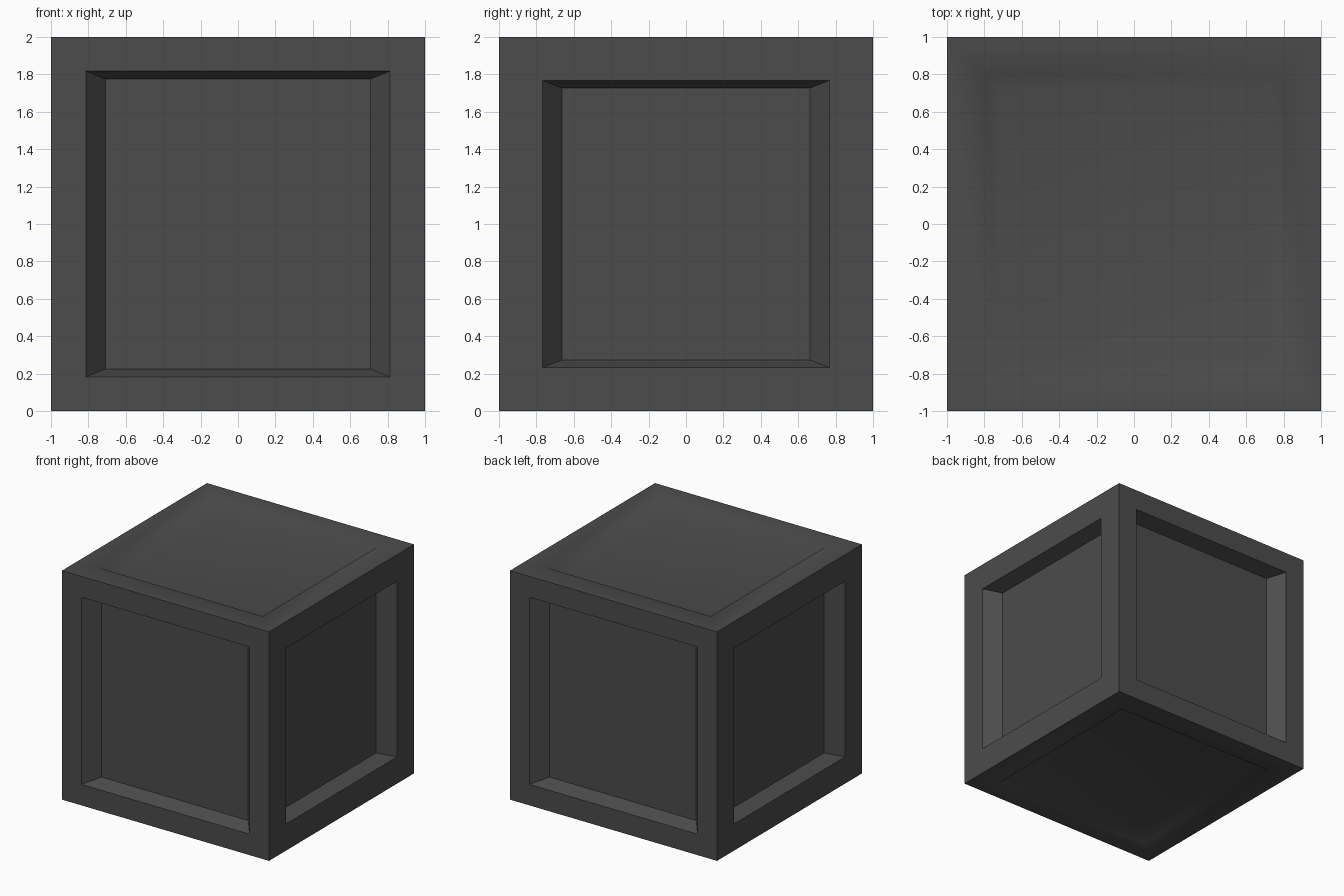
import bpy, bmesh
from mathutils import Vector

if "Cube" in bpy.data.objects:
    bpy.data.objects.remove(bpy.data.objects["Cube"])

grey = bpy.data.materials.new("dark grey")
grey.diffuse_color = (0.072, 0.072, 0.072, 1)
grey.use_nodes = True
grey.node_tree.nodes["Principled BSDF"].inputs["Base Color"].default_value = grey.diffuse_color

bm = bmesh.new()
DEPTH = 0.13


def panel_face(origin, u, v, outer, inner, smooth):
    """One cube side: flat frame, sloped recess walls and recessed floor."""
    u, v = Vector(u), Vector(v)
    n = u.cross(v)

    def ring(a, b, d):
        return [bm.verts.new(Vector(origin) + n * d + u * a * s + v * b * t)
                for s, t in ((-1, -1), (1, -1), (1, 1), (-1, 1))]

    rings = [ring(1, 1, 1), ring(*outer, 1), ring(*inner, 1 - DEPTH)]
    faces = [bm.faces.new(rings[2])]
    for a, b in zip(rings, rings[1:]):
        for i in range(4):
            j = (i + 1) % 4
            faces.append(bm.faces.new((a[i], a[j], b[j], b[i])))
    for f in faces:
        f.smooth = smooth


C = (0, 0, 1)
for s in (1, -1):
    # front and back panels
    panel_face(C, (s, 0, 0), (0, 0, 1), (0.813, 0.817), (0.708, 0.775), False)
    # right and left panels
    panel_face(C, (0, s, 0), (0, 0, 1), (0.767, 0.767), (0.663, 0.727), False)
    # top and bottom panels, softly shaded
    panel_face(C, (1, 0, 0), (0, s, 0), (0.79, 0.79), (0.72, 0.72), True)

# weld the six sides, keeping the cube edges crisp
bmesh.ops.remove_doubles(bm, verts=bm.verts, dist=0.0005)
for e in bm.edges:
    if not all(f.smooth for f in e.link_faces):
        e.smooth = False

mesh = bpy.data.meshes.new("crate_body")
bm.to_mesh(mesh)
bm.free()
mesh.materials.append(grey)
crate = bpy.data.objects.new("crate_body", mesh)
bpy.context.collection.objects.link(crate)

# large faces dominate the soft shading
wn = crate.modifiers.new("soft panels", 'WEIGHTED_NORMAL')
wn.keep_sharp = True
